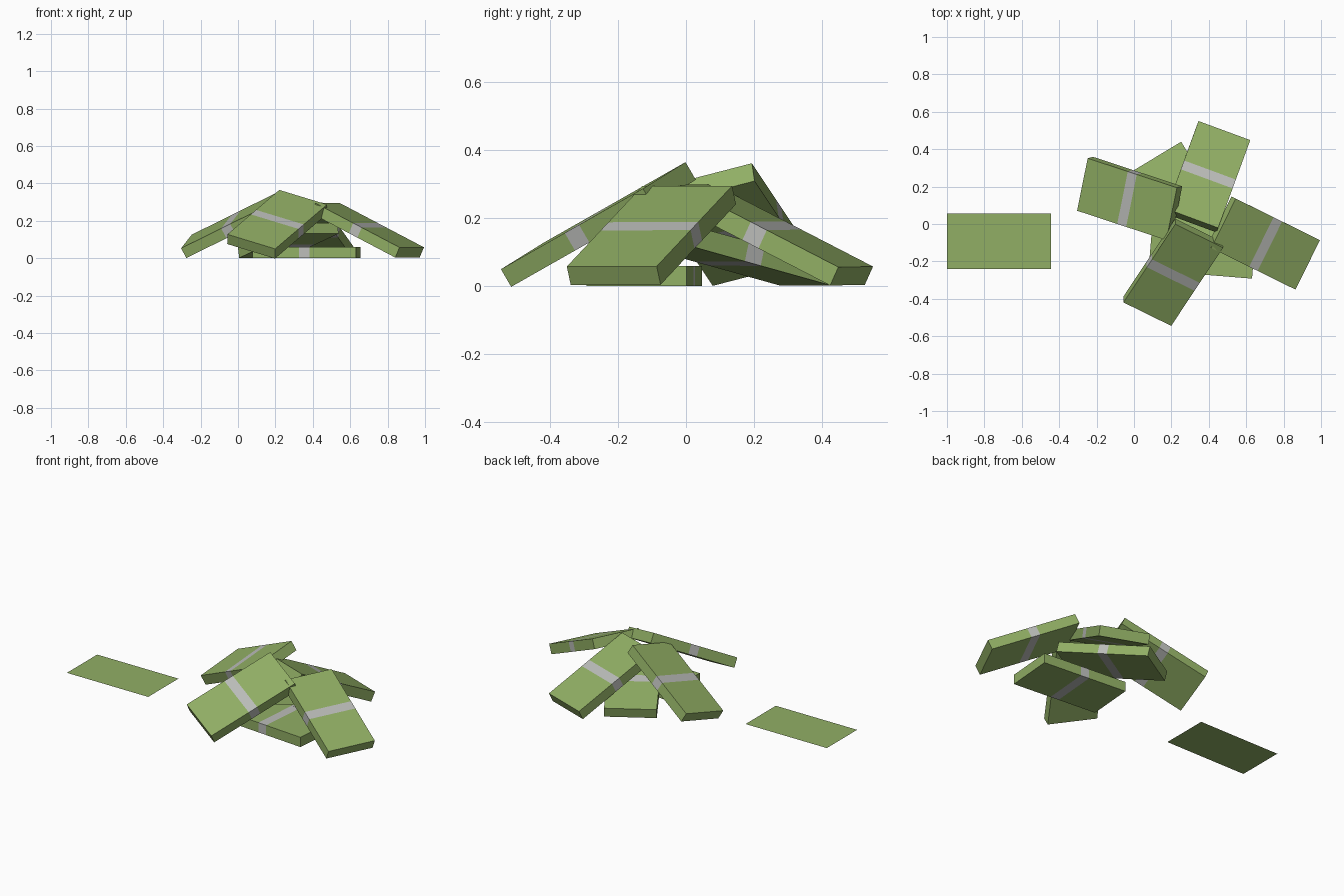
import bpy, bmesh
from mathutils import Vector, Matrix

if "Cube" in bpy.data.objects:
    bpy.data.objects.remove(bpy.data.objects["Cube"])

LENGTH, WIDTH, THICK, BAND = 0.555, 0.295, 0.06, 0.056


def material(name, rgb):
    m = bpy.data.materials.new(name)
    m.diffuse_color = (*rgb, 1)
    m.use_nodes = True
    m.node_tree.nodes["Principled BSDF"].inputs["Base Color"].default_value = m.diffuse_color
    return m


GREEN = material("note_green", (0.285, 0.43, 0.13))
GREY = material("band_grey", (0.50, 0.51, 0.49))


def finish(name, bm, mats):
    me = bpy.data.meshes.new(name)
    bm.to_mesh(me)
    bm.free()
    for m in mats:
        me.materials.append(m)
    ob = bpy.data.objects.new(name, me)
    bpy.context.collection.objects.link(ob)
    return ob


def bundle(name, corners):
    """Banded brick of notes placed by its top face: low a, low b, high b, high a."""
    a, b, c, d = (Vector(p) for p in corners)
    u = ((c + d) - (a + b)).normalized()          # along the length
    v = (b - a) + (c - d)
    v = (v - u * v.dot(u)).normalized()           # across the width
    n = u.cross(v)
    if n.z < 0:
        v, n = -v, -n
    centre = (a + b + c + d) / 4 - n * THICK / 2
    bm = bmesh.new()
    bmesh.ops.create_cube(bm, size=1)
    bmesh.ops.scale(bm, vec=(LENGTH, WIDTH, THICK), verts=bm.verts)
    # paper band cut into the middle
    for x in (-BAND / 2, BAND / 2):
        bmesh.ops.bisect_plane(bm, geom=bm.verts[:] + bm.edges[:] + bm.faces[:],
                               plane_co=(x, 0, 0), plane_no=(1, 0, 0))
    for f in bm.faces:
        f.material_index = int(abs(f.calc_center_median().x) < BAND / 2)
    rot = Matrix((u, v, n)).transposed().to_4x4()
    bm.transform(Matrix.Translation(centre) @ rot)
    return finish(name, bm, (GREEN, GREY))


# flat bundle at the bottom of the pile
bundle("flat_bundle", [(0.08, -0.247, 0.06), (0.103, 0.047, 0.06),
                       (0.653, 0.0, 0.06), (0.63, -0.29, 0.06)])
# bundle leaning on the flat one
bundle("back_low_bundle", [(0.0, 0.29, 0.06), (0.25, 0.44, 0.06),
                           (0.53, -0.025, 0.19), (0.28, -0.175, 0.19)])
# four bundles leaning in from the sides
bundle("left_bundle", [(-0.31, 0.07, 0.05), (-0.25, 0.355, 0.125),
                       (0.235, 0.195, 0.365), (0.175, -0.09, 0.29)])
bundle("back_bundle", [(0.345, 0.55, 0.058), (0.62, 0.445, 0.058),
                       (0.45, -0.02, 0.298), (0.175, 0.085, 0.298)])
bundle("front_bundle", [(0.2, -0.545, 0.05), (-0.055, -0.415, 0.13),
                        (0.22, -0.002, 0.365), (0.475, -0.13, 0.285)])
bundle("right_bundle", [(0.865, -0.352, 0.057), (0.997, -0.087, 0.057),
                        (0.543, 0.137, 0.296), (0.41, -0.128, 0.296)])

# single loose note
bm = bmesh.new()
bm.faces.new([bm.verts.new(p) for p in ((-1, -0.24, 0.002), (-0.445, -0.24, 0.002),
                                        (-0.445, 0.055, 0.002), (-1, 0.055, 0.002))])
finish("loose_note", bm, (GREEN,))
